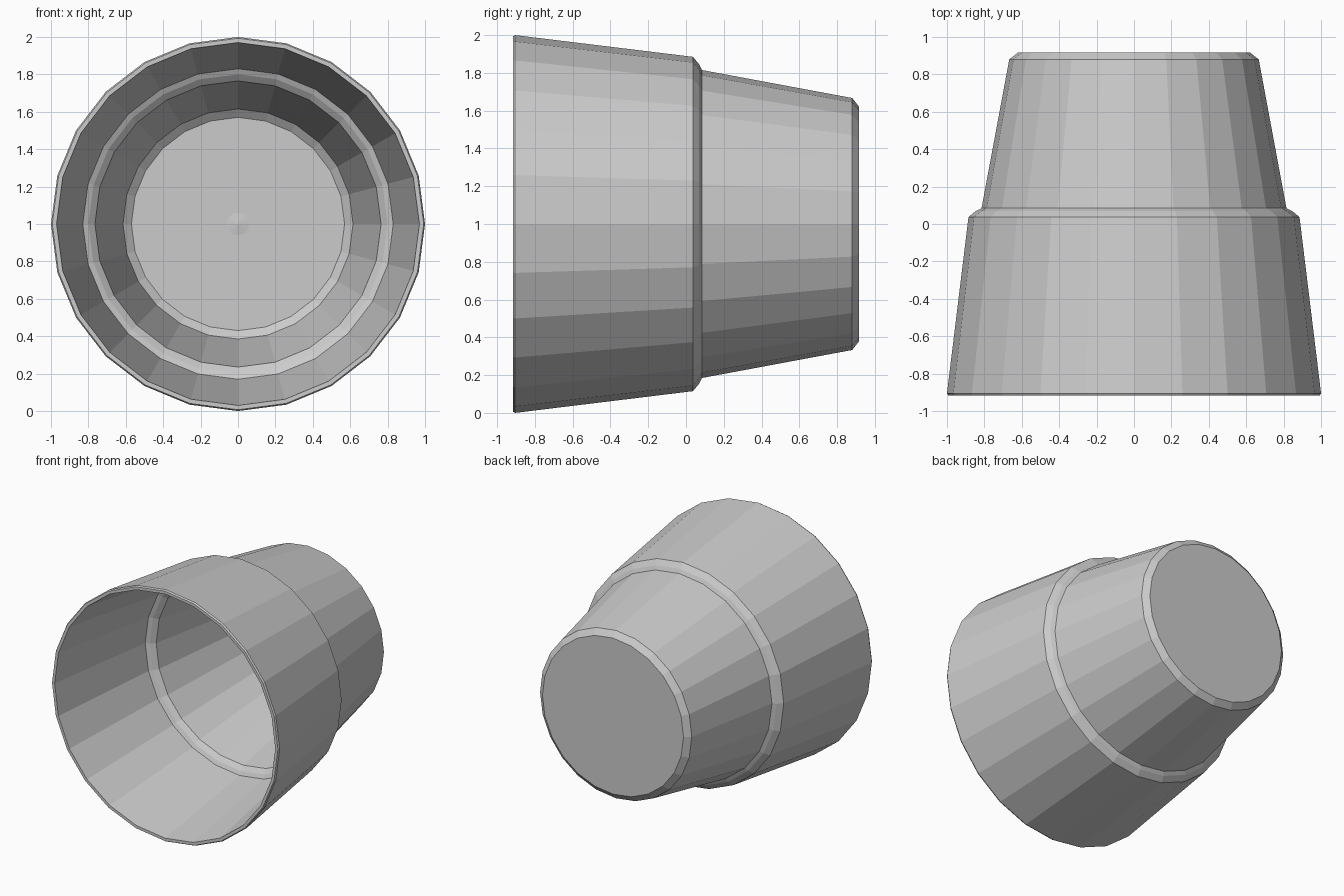
import bpy, bmesh, math

if "Cube" in bpy.data.objects:
    bpy.data.objects.remove(bpy.data.objects["Cube"])

SIDES = 24

# Cup profile as (radius, y): outside base -> open rim -> inside floor
profile = [
    (0.62, 0.917), (0.667, 0.88),            # base chamfer
    (0.815, 0.085), (0.845, 0.07), (0.885, 0.037),  # stepped shoulder
    (1.0, -0.905), (0.993, -0.917), (0.97, -0.917),  # rim
    (0.83, 0.02), (0.80, 0.035), (0.765, 0.065),   # inner step
    (0.615, 0.835), (0.57, 0.87), (0.06, 0.87),    # inner floor
]

bm = bmesh.new()
rings = []
for r, y in profile:
    ring = []
    for i in range(SIDES):
        a = 2 * math.pi * i / SIDES
        ring.append(bm.verts.new((r * math.cos(a), y, 1 + r * math.sin(a))))
    rings.append(ring)

# Walls between neighbouring rings
for a, b in zip(rings, rings[1:]):
    for i in range(SIDES):
        j = (i + 1) % SIDES
        bm.faces.new((a[i], a[j], b[j], b[i]))

# Flat outer base and slight dimple in the inner floor
bm.faces.new(rings[0])
tip = bm.verts.new((0, 0.862, 1))
for i in range(SIDES):
    bm.faces.new((rings[-1][i], rings[-1][(i + 1) % SIDES], tip))
bmesh.ops.recalc_face_normals(bm, faces=bm.faces)

mesh = bpy.data.meshes.new("cup")
bm.to_mesh(mesh)
bm.free()
bpy.context.collection.objects.link(bpy.data.objects.new("cup", mesh))
